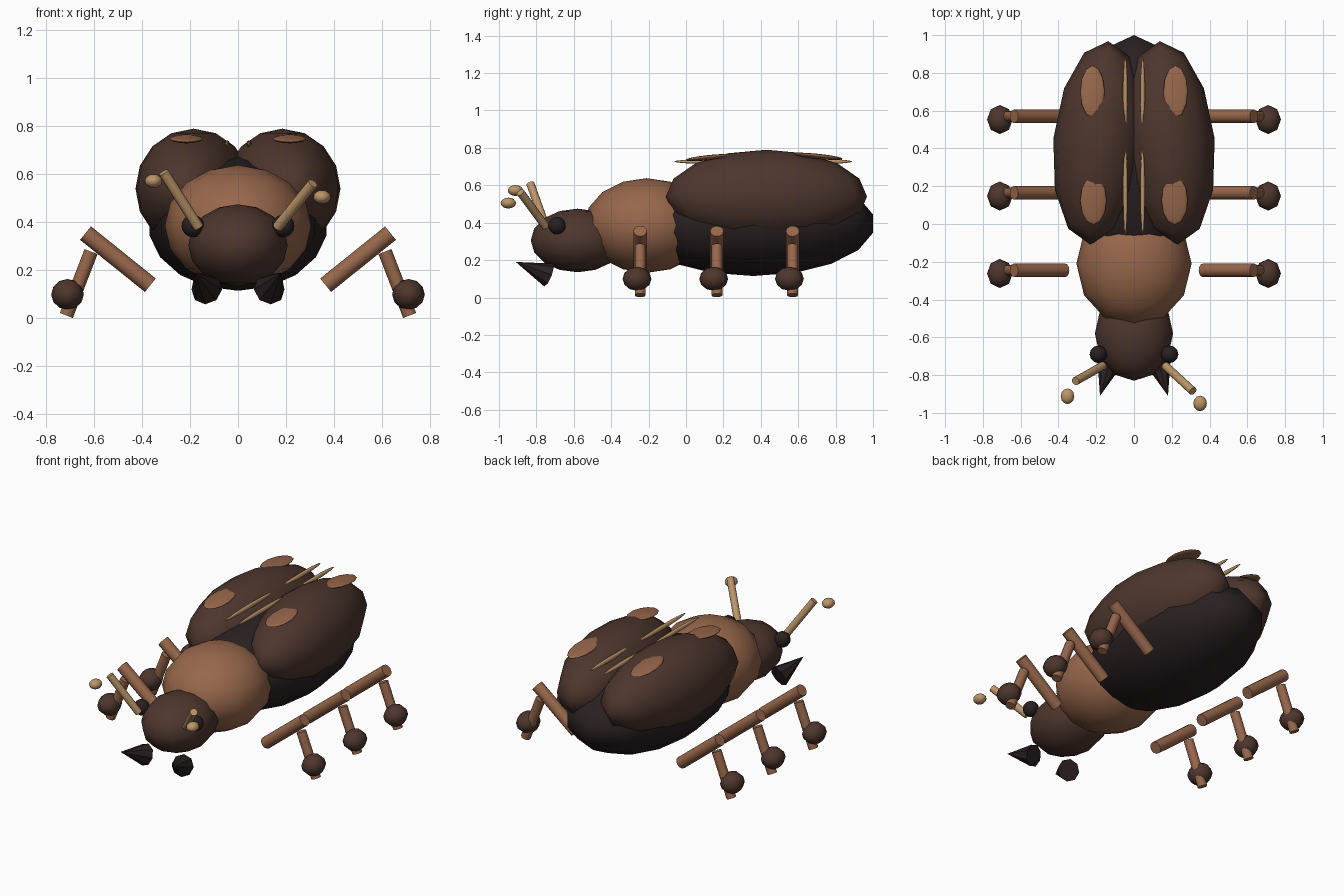
import bpy
from mathutils import Vector

if "Cube" in bpy.data.objects:
    bpy.data.objects.remove(bpy.data.objects["Cube"])


def material(name, rgb):
    m = bpy.data.materials.new(name)
    m.use_nodes = True
    m.diffuse_color = (*rgb, 1)
    bsdf = m.node_tree.nodes["Principled BSDF"]
    bsdf.inputs["Base Color"].default_value = (*rgb, 1)
    bsdf.inputs["Roughness"].default_value = 0.8
    return m


DARK = material("dark brown", (0.075, 0.037, 0.027))
BROWN = material("warm brown", (0.31, 0.135, 0.07))
BLACK = material("near black", (0.022, 0.014, 0.015))
TAN = material("tan", (0.5, 0.3, 0.14))


def finish(name, mat):
    ob = bpy.context.object
    ob.name = name
    ob.data.materials.append(mat)
    return ob


def ellipsoid(name, mat, centre, radii, rot=(0, 0, 0), segments=12, rings=8):
    bpy.ops.mesh.primitive_uv_sphere_add(
        segments=segments, ring_count=rings, radius=1, location=centre, rotation=rot)
    ob = finish(name, mat)
    ob.scale = radii
    bpy.ops.object.shade_smooth()
    return ob


def rod(name, mat, start, end, r1, r2, sides=12):
    a, b = Vector(start), Vector(end)
    bpy.ops.mesh.primitive_cone_add(
        vertices=sides, radius1=r1, radius2=r2, depth=(b - a).length, location=(a + b) / 2,
        rotation=(b - a).to_track_quat('Z', 'Y').to_euler())
    ob = finish(name, mat)
    bpy.ops.object.shade_smooth_by_angle(angle=0.7)
    return ob


# Body
ellipsoid("abdomen", BLACK, (0, 0.36, 0.395), (0.375, 0.65, 0.28), rings=9)
ellipsoid("thorax", BROWN, (0, -0.21, 0.385), (0.305, 0.335, 0.253))
ellipsoid("head", DARK, (0, -0.58, 0.305), (0.207, 0.25, 0.17))

for s, side in ((1, "left"), (-1, "right")):
    # Wing cases with spots and stripes
    ellipsoid(side + "_wing_case", DARK, (s * 0.185, 0.43, 0.54),
              (0.243, 0.54, 0.25), (0, 0, s * 0.09))
    ellipsoid(side + "_front_spot", BROWN, (s * 0.215, 0.125, 0.748),
              (0.07, 0.13, 0.014), (0.1, 0, 0))
    ellipsoid(side + "_rear_spot", BROWN, (s * 0.22, 0.7, 0.755),
              (0.065, 0.14, 0.014), (-0.1, 0, 0))
    for name, y, length in (("front", 0.175, 0.24), ("rear", 0.69, 0.2)):
        ellipsoid(f"{side}_{name}_stripe", TAN, (s * 0.046, y, 0.727),
                  (0.012, length, 0.014))

    # Eyes and mandibles
    ellipsoid(side + "_eye", BLACK, (s * 0.188, -0.69, 0.385), (0.047, 0.047, 0.047))
    rod(side + "_mandible", BLACK, (s * 0.13, -0.735, 0.12), (s * 0.18, -0.91, 0.19),
        0.066, 0, sides=8)

    # Legs: thigh, shin and foot
    for name, y in (("front", -0.245), ("middle", 0.165), ("rear", 0.57)):
        rod(f"{side}_{name}_thigh", BROWN, (s * 0.365, y, 0.138), (s * 0.635, y, 0.355),
            0.036, 0.036)
        rod(f"{side}_{name}_shin", BROWN, (s * 0.612, y, 0.278), (s * 0.715, y, 0.012),
            0.029, 0.029)
        ellipsoid(f"{side}_{name}_foot", DARK, (s * 0.71, y - 0.017, 0.1),
                  (0.068, 0.077, 0.064), segments=8, rings=6)

# Antennae, each bent its own way
for side, base, tip, ball in (
        ("left", (0.165, -0.75, 0.38), (0.312, -0.885, 0.562), (0.35, -0.95, 0.505)),
        ("right", (-0.165, -0.75, 0.38), (-0.31, -0.832, 0.608), (-0.352, -0.912, 0.572))):
    rod(side + "_antenna", TAN, base, tip, 0.022, 0.022)
    ellipsoid(side + "_antenna_club", TAN, ball, (0.036, 0.041, 0.029))
